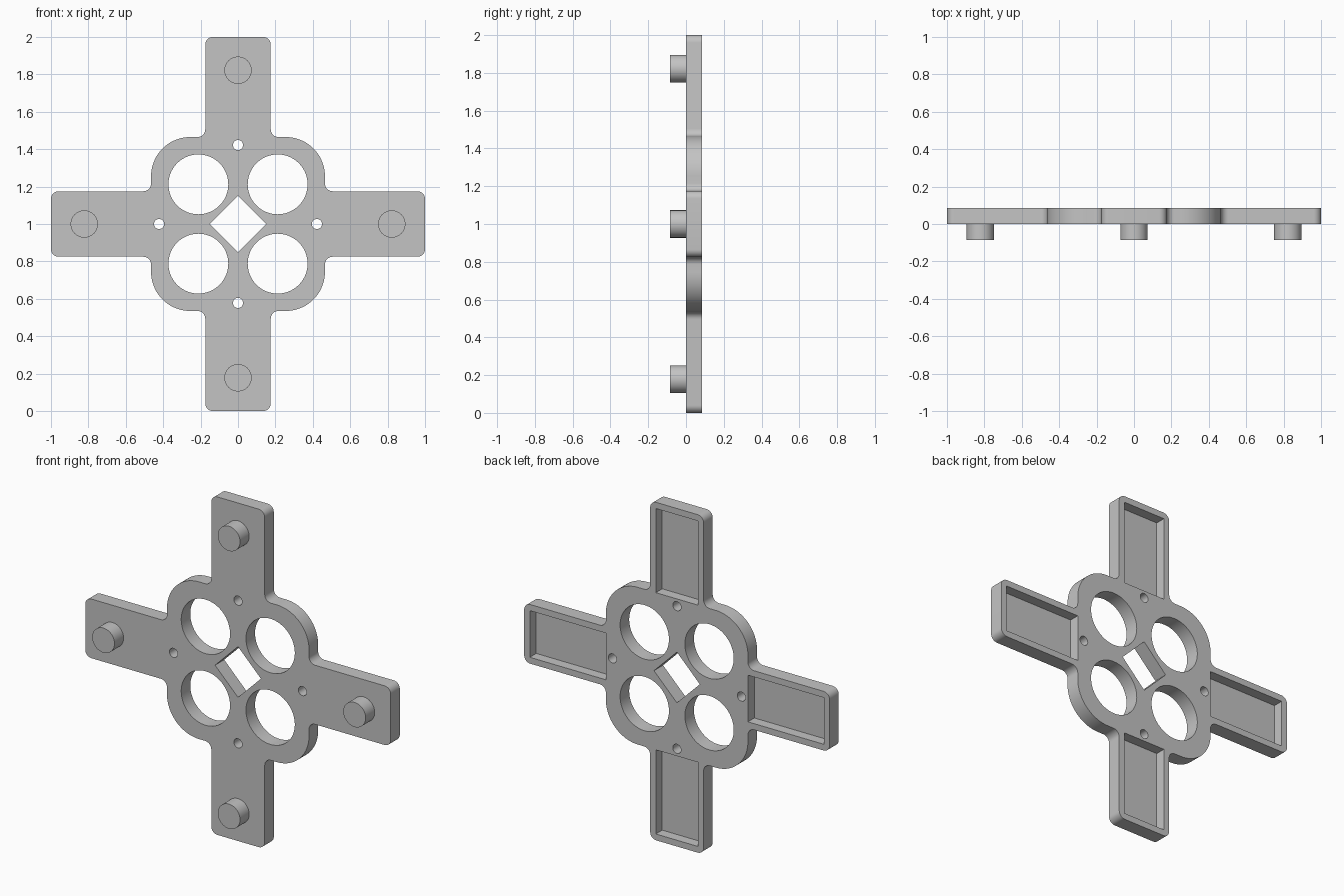
import bpy, bmesh
from math import sin, cos, pi, radians
from mathutils import Vector, Matrix

cube = bpy.data.objects.get("Cube")
if cube:
    bpy.data.objects.remove(cube, do_unlink=True)

THICK = 0.085       # plate thickness, and also peg height
ARM = 0.175         # half width of an arm
HUB = 0.465         # half width of the hub
FLOOR = 0.025       # material left in front of each pocket

grey = bpy.data.materials.new("plain grey")
grey.use_nodes = True
colour = (0.55, 0.55, 0.55, 1)
grey.diffuse_color = colour
grey.node_tree.nodes["Principled BSDF"].inputs["Base Color"].default_value = colour


def arc(cx, cz, r, start, end, steps):
    angles = [radians(start + (end - start) * i / steps) for i in range(steps + 1)]
    return [Vector((cx + r * cos(a), cz + r * sin(a))) for a in angles]


def circle(cx, cz, r, sides=64):
    return arc(cx, cz, r, 0, 360, sides)[:-1]


def quarter_turns(points):
    return [[Matrix.Rotation(k * pi / 2, 2) @ p for p in points] for k in range(4)]


def prisms(name, profiles, front, back):
    """Extrude closed x-z profiles from y = front to y = back."""
    bm = bmesh.new()
    for profile in profiles:
        face = bm.faces.new([bm.verts.new((p.x, front, p.y + 1)) for p in profile])
        out = bmesh.ops.extrude_face_region(bm, geom=[face])
        moved = [v for v in out["geom"] if isinstance(v, bmesh.types.BMVert)]
        bmesh.ops.translate(bm, verts=moved, vec=(0, back - front, 0))
    bmesh.ops.recalc_face_normals(bm, faces=bm.faces)
    mesh = bpy.data.meshes.new(name)
    bm.to_mesh(mesh)
    bm.free()
    mesh.materials.append(grey)
    obj = bpy.data.objects.new(name, mesh)
    bpy.context.collection.objects.link(obj)
    return obj


def select_only(obj):
    bpy.ops.object.select_all(action="DESELECT")
    obj.select_set(True)
    bpy.context.view_layer.objects.active = obj


def cut(target, cutter):
    cutter.hide_render = True
    mod = target.modifiers.new(cutter.name, "BOOLEAN")
    mod.operation, mod.solver, mod.object = "DIFFERENCE", "EXACT", cutter
    select_only(target)
    bpy.ops.object.modifier_apply(modifier=mod.name)
    bpy.data.objects.remove(cutter, do_unlink=True)


# Cross-shaped plate: one quarter of the outline, repeated round the centre
tip, fillet, corner = 0.04, 0.04, 0.21
quarter = (arc(1 - tip, ARM - tip, tip, 0, 90, 8)
           + arc(HUB + fillet, ARM + fillet, fillet, 270, 180, 8)
           + arc(HUB - corner, HUB - corner, corner, 0, 90, 24)
           + arc(ARM + fillet, HUB + fillet, fillet, 270, 180, 8)
           + arc(ARM - tip, 1 - tip, tip, 0, 90, 8))
outline = [p for part in quarter_turns(quarter) for p in part]
plate = prisms("cross_plate", [outline], 0, THICK)

# Through holes: four large, four small and the central diamond
holes = quarter_turns(circle(0.212, 0.212, 0.16))
holes += quarter_turns(circle(0.422, 0, 0.027, 32))
holes.append(circle(0, 0, 0.15, 4))
cut(plate, prisms("hole_cutter", holes, -0.1, 0.2))

# Rectangular pockets in the back of the arms
pocket = [Vector(p) for p in ((0.465, -0.138), (0.963, -0.138), (0.963, 0.138), (0.465, 0.138))]
cut(plate, prisms("pocket_cutter", quarter_turns(pocket), FLOOR, 0.2))

# Round pegs on the front of the arms
pegs = [prisms(name, [profile], -THICK, 0.005) for name, profile in
        zip(("left_peg", "top_peg", "right_peg", "bottom_peg"),
            quarter_turns(circle(0.822, 0, 0.073, 48)))]

for obj in [plate] + pegs:
    select_only(obj)
    bpy.ops.object.shade_smooth_by_angle(angle=radians(30))
